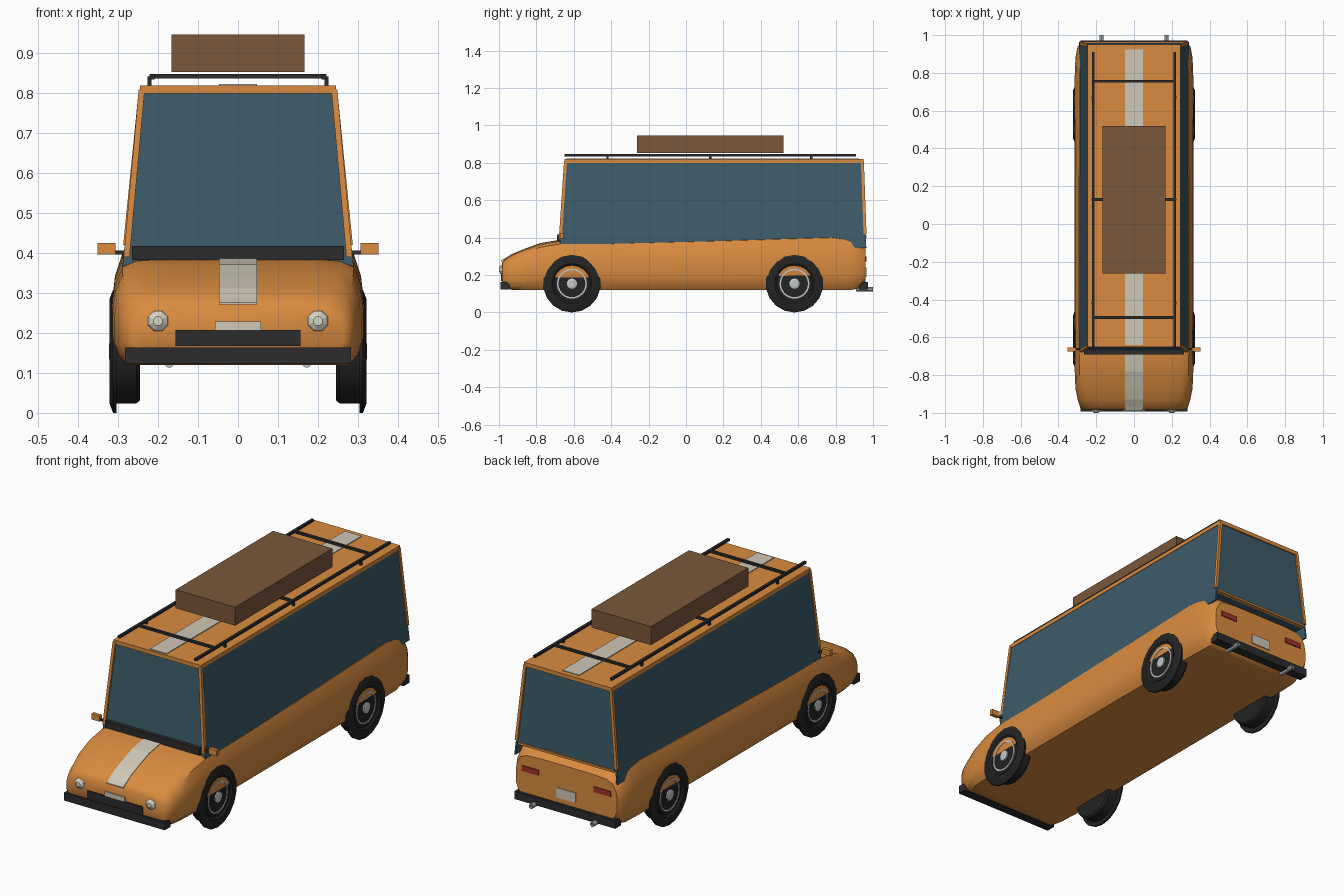
import bpy, bmesh, math
from mathutils import Vector

cube = bpy.data.objects.get("Cube")
if cube:
    bpy.data.objects.remove(cube, do_unlink=True)


def material(name, r, g, b):
    m = bpy.data.materials.new(name)
    m.use_nodes = True
    m.diffuse_color = (r, g, b, 1)
    m.node_tree.nodes["Principled BSDF"].inputs["Base Color"].default_value = (r, g, b, 1)
    return m


ORANGE = material("orange paint", 0.70, 0.26, 0.05)
GLASS = material("tinted glass", 0.046, 0.105, 0.14)
TRIM = material("black trim", 0.025, 0.025, 0.025)
RUBBER = material("tyre rubber", 0.017, 0.017, 0.017)
CREAM = material("cream stripe", 0.62, 0.58, 0.47)
BROWN = material("brown cargo", 0.195, 0.095, 0.043)
RED = material("red lamp", 0.36, 0.03, 0.025)
CHROME = material("chrome", 0.55, 0.57, 0.58)
LAMP = material("lamp glass", 0.68, 0.66, 0.56)


def build(name, bm, mat, smooth=None):
    bmesh.ops.recalc_face_normals(bm, faces=bm.faces)
    me = bpy.data.meshes.new(name)
    bm.to_mesh(me)
    bm.free()
    me.materials.append(mat)
    ob = bpy.data.objects.new(name, me)
    bpy.context.collection.objects.link(ob)
    if smooth:
        bpy.ops.object.select_all(action='DESELECT')
        ob.select_set(True)
        bpy.context.view_layer.objects.active = ob
        bpy.ops.object.shade_smooth_by_angle(angle=math.radians(smooth))
    return ob


def loft(name, rings, mat, smooth=None, closed=False):
    """Skin equal-length rings of points; cap the ends unless closed."""
    bm = bmesh.new()
    vs = [[bm.verts.new(p) for p in ring] for ring in rings]
    n = len(vs[0])
    pairs = list(zip(vs, vs[1:])) + ([(vs[-1], vs[0])] if closed else [])
    for a, b in pairs:
        for i in range(n):
            j = (i + 1) % n
            bm.faces.new((a[i], a[j], b[j], b[i]))
    if not closed:
        bm.faces.new(vs[0])
        bm.faces.new(vs[-1])
    return build(name, bm, mat, smooth)


def box(name, x, y, z, mat):
    rings = [[(x[0], v, z[0]), (x[1], v, z[0]), (x[1], v, z[1]), (x[0], v, z[1])] for v in y]
    return loft(name, rings, mat)


def beam(name, a, b, w, d, mat):
    """Straight bar between two points, w wide in x and d deep in y."""
    rings = [[(p[0] + i * w / 2, p[1] + j * d / 2, p[2])
              for i, j in ((-1, -1), (1, -1), (1, 1), (-1, 1))] for p in (a, b)]
    return loft(name, rings, mat)


def lathe(name, profile, centre, axis, mat, sides=16, smooth=None):
    """Revolve (along, radius) points about the x or y axis."""
    rings = []
    for along, r in profile:
        ring = []
        for k in range(sides):
            t = 2 * math.pi * (k + 0.5) / sides
            c, s = r * math.cos(t), r * math.sin(t)
            ring.append(Vector(centre) + Vector((along, c, s) if axis == 'x' else (c, along, s)))
        rings.append(ring)
    return loft(name, rings, mat, smooth)


# Lower body: y, half width, bottom, belt height
stations = [
    (-0.985, 0.265, 0.15, 0.245), (-0.97, 0.285, 0.135, 0.265), (-0.93, 0.298, 0.12, 0.29),
    (-0.87, 0.31, 0.12, 0.315), (-0.78, 0.314, 0.12, 0.348), (-0.68, 0.315, 0.12, 0.365),
    (-0.4, 0.315, 0.12, 0.367), (0.2, 0.315, 0.12, 0.382), (0.78, 0.314, 0.12, 0.40),
    (0.88, 0.31, 0.12, 0.385), (0.935, 0.3, 0.13, 0.36), (0.96, 0.285, 0.155, 0.34)]
rings = []
for y, w, lo, belt in stations:
    h = belt - lo
    half = [(w - 0.035, lo), (w - 0.012, lo + 0.12 * h), (w, lo + 0.3 * h), (w, lo + 0.6 * h),
            (w - 0.006, lo + 0.8 * h), (w - 0.025, belt), (w - 0.06, belt + 0.015),
            (w - 0.13, belt + 0.02)]
    rings.append([(x, y, z) for x, z in half] + [(-x, y, z) for x, z in reversed(half)])
loft("lower_body", rings, ORANGE, 40)

# Cabin glass core, overhanging side panes, roof
loft("cabin_glass", [
    [(-0.282, -0.675, 0.36), (0.282, -0.675, 0.36), (0.28, 0.958, 0.405), (-0.28, 0.958, 0.405)],
    [(-0.239, -0.643, 0.80), (0.239, -0.643, 0.80), (0.239, 0.943, 0.80), (-0.239, 0.943, 0.80)]],
    GLASS)
box("roof", (-0.246, 0.246), (-0.65, 0.95), (0.80, 0.82), ORANGE)
box("rear_sill", (-0.27, 0.27), (0.945, 0.966), (0.402, 0.412), ORANGE)
box("windscreen_cowl", (-0.266, 0.266), (-0.69, -0.655), (0.383, 0.418), TRIM)

# Stripe over roof and bonnet
box("roof_stripe", (-0.047, 0.047), (-0.64, 0.925), (0.819, 0.824), CREAM)
path = [(-0.99, 0.277), (-0.97, 0.288), (-0.93, 0.313), (-0.87, 0.338), (-0.78, 0.371), (-0.68, 0.388)]
loft("bonnet_stripe", [[(-0.047, y, z - 0.006), (0.047, y, z - 0.006),
                        (0.047, y, z), (-0.047, y, z)] for y, z in path], CREAM)

# Front and rear fittings
box("grille", (-0.156, 0.156), (-0.99, -0.95), (0.168, 0.207), TRIM)
box("front_plate", (-0.057, 0.057), (-0.991, -0.983), (0.207, 0.229), CREAM)
box("front_bumper", (-0.283, 0.283), (-0.992, -0.945), (0.123, 0.164), TRIM)
box("rear_bumper", (-0.283, 0.283), (0.925, 0.972), (0.123, 0.164), TRIM)
box("rear_plate", (-0.055, 0.055), (0.957, 0.965), (0.19, 0.24), CREAM)

# Roof rack and cargo
for y in (-0.495, 0.13, 0.755):
    box("rack_crossbar", (-0.22, 0.22), (y - 0.007, y + 0.007), (0.837, 0.848), TRIM)
box("cargo_box", (-0.167, 0.167), (-0.262, 0.52), (0.853, 0.947), BROWN)

for s in (-1, 1):
    side = "left" if s > 0 else "right"
    # Side pane
    pane = [(0.291, -0.674, 0.352), (0.291, 0.964, 0.345), (0.244, 0.945, 0.80), (0.244, -0.645, 0.80)]
    loft(side + "_side_glass", [[(s * (x - d), y, z) for x, y, z in pane] for d in (0, 0.008)], GLASS)
    # Corner pillars
    beam(side + "_front_pillar", (s * 0.279, -0.672, 0.39), (s * 0.241, -0.644, 0.81), 0.015, 0.016, ORANGE)
    beam(side + "_rear_pillar", (s * 0.28, 0.957, 0.42), (s * 0.241, 0.943, 0.81), 0.015, 0.016, ORANGE)
    # Rack rails and legs
    box(side + "_rack_rail", sorted((s * 0.209, s * 0.222)), (-0.65, 0.91), (0.835, 0.847), TRIM)
    for y in (-0.42, 0.13, 0.67):
        box(side + "_rack_leg", sorted((s * 0.216, s * 0.226)), (y - 0.006, y + 0.006), (0.815, 0.842), TRIM)
    # Mirrors
    box(side + "_mirror_arm", sorted((s * 0.28, s * 0.312)), (-0.668, -0.656), (0.397, 0.407), TRIM)
    box(side + "_mirror", sorted((s * 0.307, s * 0.352)), (-0.674, -0.655), (0.396, 0.425), ORANGE)
    # Lamps and exhausts
    lathe(side + "_headlamp", [(-0.025, 0.012), (-0.017, 0.024), (0, 0.032), (0.02, 0.03)],
          (s * 0.2, -0.975, 0.23), 'y', LAMP, 8)
    box(side + "_tail_lamp", sorted((s * 0.155, s * 0.25)), (0.957, 0.965), (0.273, 0.3), RED)
    lathe(side + "_exhaust", [(0.91, 0.012), (1.0, 0.012), (1.0, 0.008), (0.98, 0.007)],
          (s * 0.172, 0, 0.125), 'y', CHROME, 10)
    # Wheels: tyre with a wide outer flange, trim ring and hub
    for end, y in (("front", -0.61), ("rear", 0.58)):
        c = (0, y, 0.154)
        name = side + "_" + end
        tyre = [(0.245, 0.06), (0.245, 0.122), (0.254, 0.13), (0.304, 0.13), (0.304, 0.154),
                (0.313, 0.154), (0.322, 0.13), (0.322, 0.107), (0.313, 0.095), (0.313, 0.02)]
        lathe(name + "_tyre", [(s * a, r) for a, r in tyre], c, 'x', RUBBER, 18, 25)
        ring = [(0.31, 0.08), (0.317, 0.08), (0.317, 0.072), (0.31, 0.072)]
        loft(name + "_trim_ring", [[(s * a, y + r * math.cos(k * math.pi / 12), 0.154 + r * math.sin(k * math.pi / 12))
                                    for a, r in ring] for k in range(24)], CHROME, closed=True)
        lathe(name + "_hub", [(s * 0.305, 0.028), (s * 0.32, 0.028), (s * 0.323, 0.018)], c, 'x', CHROME, 10)
